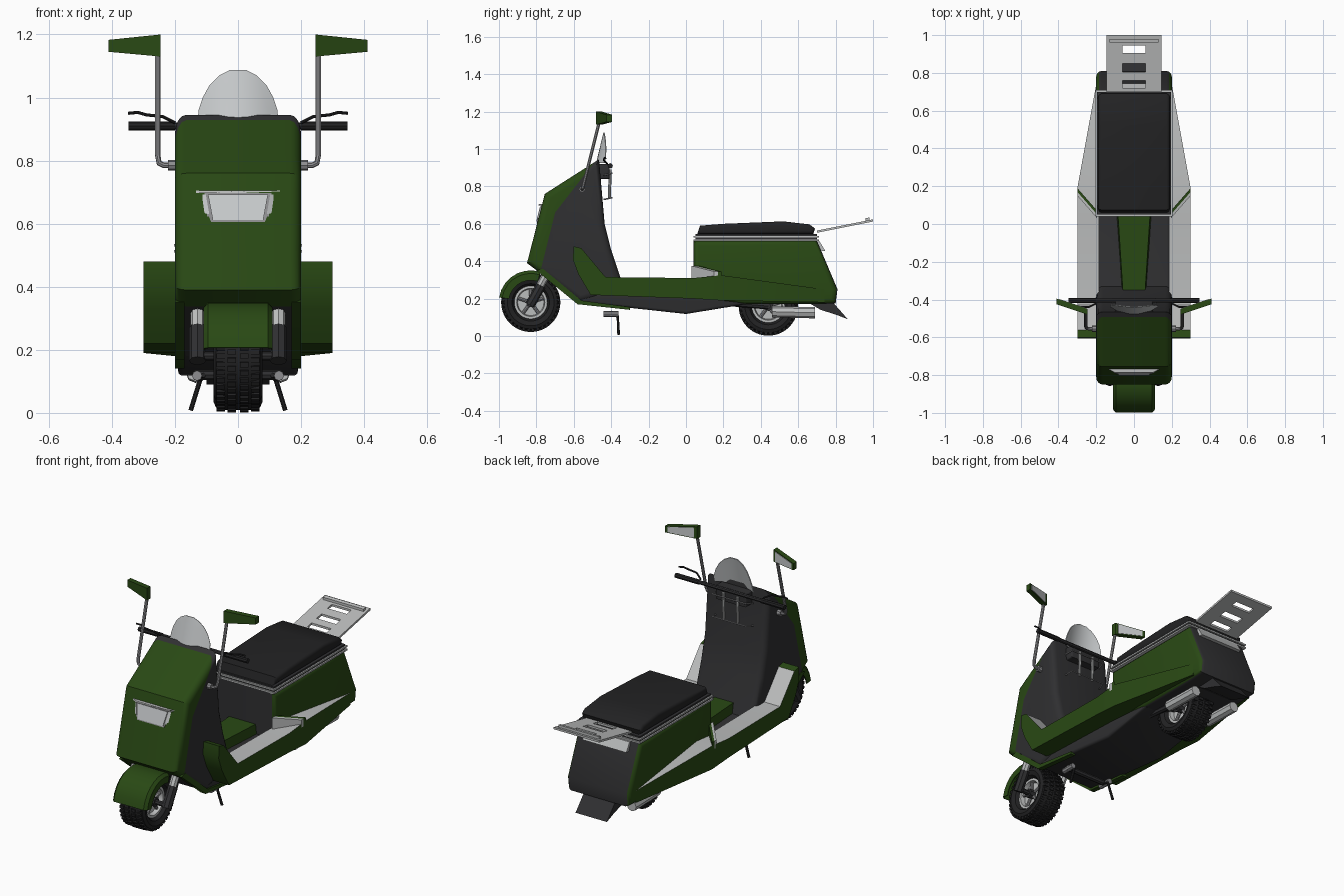
import bpy, bmesh, math
from mathutils import Vector

if "Cube" in bpy.data.objects:
    bpy.data.objects.remove(bpy.data.objects["Cube"])


def material(name, r, g, b):
    m = bpy.data.materials.new(name)
    m.diffuse_color = (r, g, b, 1)
    m.use_nodes = True
    m.node_tree.nodes["Principled BSDF"].inputs["Base Color"].default_value = m.diffuse_color
    return m


GREEN = material("dark green paint", .022, .066, .007)
DARK = material("charcoal plastic", .029, .029, .031)
RUBBER = material("black rubber", .016, .016, .017)
GREY = material("light grey", .50, .51, .51)
METAL = material("mid grey metal", .27, .27, .28)
GLASS = material("pale glass", .58, .60, .61)


def finish(bm, name, mats, rule=None):
    bmesh.ops.recalc_face_normals(bm, faces=bm.faces)
    bm.normal_update()
    if rule:
        for f in bm.faces:
            f.material_index = rule(f)
    me = bpy.data.meshes.new(name)
    bm.to_mesh(me)
    bm.free()
    for m in mats:
        me.materials.append(m)
    ob = bpy.data.objects.new(name, me)
    bpy.context.collection.objects.link(ob)
    return ob


def loft(name, rings, mats, rule=None, closed=True, caps=True, wrap=False):
    """Skin a row of point rings."""
    bm = bmesh.new()
    vs = [[bm.verts.new(p) for p in r] for r in rings]
    n = len(vs[0])
    for i in range(len(vs) if wrap else len(vs) - 1):
        a, b = vs[i], vs[(i + 1) % len(vs)]
        for j in range(n if closed else n - 1):
            k = (j + 1) % n
            bm.faces.new((a[j], a[k], b[k], b[j]))
    if caps and not wrap:
        bm.faces.new(vs[0])
        bm.faces.new(vs[-1])
    return finish(bm, name, mats, rule)


def prism(name, poly, x0, x1, mats, bevel=0, seg=3, planes=(), rule=None):
    """Side profile (y, z) extruded across x, rims rounded, optionally split by planes."""
    bm = bmesh.new()
    a = [bm.verts.new((x0, y, z)) for y, z in poly]
    b = [bm.verts.new((x1, y, z)) for y, z in poly]
    bm.faces.new(a)
    bm.faces.new(b)
    for i in range(len(poly)):
        k = (i + 1) % len(poly)
        bm.faces.new((a[i], a[k], b[k], b[i]))
    bmesh.ops.recalc_face_normals(bm, faces=bm.faces)
    if bevel:
        rim = [e for e in bm.edges if abs(e.verts[0].co.x - e.verts[1].co.x) < 1e-5]
        bmesh.ops.bevel(bm, geom=rim, offset=bevel, segments=seg, profile=.5,
                        affect='EDGES', clamp_overlap=True)
    for co, no in planes:
        bmesh.ops.bisect_plane(bm, geom=bm.verts[:] + bm.edges[:] + bm.faces[:],
                               plane_co=co, plane_no=no)
    return finish(bm, name, mats, rule)


def box(name, x, y, z, mat, bevel=0):
    return prism(name, [(y[0], z[0]), (y[1], z[0]), (y[1], z[1]), (y[0], z[1])],
                 x[0], x[1], [mat], bevel)


def lathe(name, prof, cy, cz, mat, a0=0, a1=360, steps=40, closed=True):
    """Turn an (x, radius) profile about a wheel axle."""
    full = a1 - a0 == 360
    rings = []
    for i in range(steps if full else steps + 1):
        a = math.radians(a0 + (a1 - a0) * i / steps)
        rings.append([(x, cy + r * math.cos(a), cz + r * math.sin(a)) for x, r in prof])
    return loft(name, rings, [mat], closed=closed, caps=closed, wrap=full)


def tube(name, paths, r, mat):
    cu = bpy.data.curves.new(name, 'CURVE')
    cu.dimensions = '3D'
    cu.bevel_depth, cu.bevel_resolution, cu.use_fill_caps = r, 2, True
    for path in paths:
        sp = cu.splines.new('POLY')
        sp.points.add(len(path) - 1)
        for p, c in zip(sp.points, path):
            p.co = (*c, 1)
    cu.materials.append(mat)
    ob = bpy.data.objects.new(name, cu)
    bpy.context.collection.objects.link(ob)


def both(path):
    return [path, [(-x, y, z) for x, y, z in path]]


# Front shield: green nose, charcoal sides and back, split along two slanted lines
def line1(z): return -.70 + .21 * (z - .66) / .27
def line2(z): return -.78 + .08 * (z - .34) / .32


prism("front_shield", [(-.465, .945), (-.755, .76), (-.85, .39), (-.79, .345), (-.57, .18),
                       (-.33, .25), (-.40, .46), (-.435, .60)], -.2, .2, [GREEN, DARK], .035, 4,
      [((0, -.70, .66), (0, .27, -.21)), ((0, -.70, .66), (0, .32, -.08))],
      lambda f: 0 if f.calc_center_median().y < max(line1(f.calc_center_median().z),
                                                    line2(f.calc_center_median().z)) else 1)
# Floor and belly
prism("floor_pan", [(-.78, .345), (-.57, .18), (0, .118), (.32, .17), (.32, .25), (-.45, .25)],
      -.19, .19, [DARK], .015)
for s, side in ((1, "right"), (-1, "left")):
    prism(side + "_lower_trim", [(-.80, .35), (-.58, .17), (-.3, .14), (-.3, .155), (-.56, .19),
                                 (-.765, .36)], s * .17, s * .2, [GREEN])
# Centre tunnel between the feet
loft("centre_tunnel", [[(-w, y, .22), (-w * .9, y, .305), (w * .9, y, .305), (w, y, .22)]
                       for y, w in ((-.36, .065), (.06, .095))], [GREEN])

# Foot wings: green outside, grey on top
stations = [(-.60, .48, -.605, .41, .3), (-.56, .47, -.575, .33, .3), (-.43, .315, -.51, .22, .3),
            (.04, .31, .04, .20, .3), (.19, .325, .19, .19, .3), (.74, .25, .74, .18, .2)]
for s, side in ((1, "right"), (-1, "left")):
    loft(side + "_foot_wing", [[(s * .185, yt, zt), (s * x, yt, zt), (s * x, yb, zb), (s * .185, yb, zb)]
                               for yt, zt, yb, zb, x in stations], [GREEN, GREY],
         rule=lambda f: 1 if f.normal.z > .3 and f.calc_center_median().y > -.57 else 0)
    # Slanted wall closing the foot space
    for nm, d, m in (("_foot_wall", .02, GREEN), ("_foot_wall_face", 0, GREY)):
        loft(side + nm, [[(s * x, y + d, .30), (s * x, y + d + .02, .30), (s * x, y + d + .02, h),
                          (s * x, y + d, h)] for x, y, h in ((.195, .03, .375), (.3, .15, .345))], [m])

# Rear body: green sides, charcoal front, back and belly
prism("rear_body", [(.04, .51), (.70, .51), (.81, .25), (.80, .175), (.70, .17), (.30, .17), (.04, .20)],
      -.2, .2, [GREEN, DARK], .028, 3,
      rule=lambda f: 1 if abs(f.normal.x) < .3 and (abs(f.normal.y) > .7 or f.normal.z < -.7) else 0)
# Trim bands and seat
box("trim_band_lower", (-.203, .203), (.04, .71), (.508, .517), GREY)
box("trim_core", (-.195, .195), (.05, .70), (.517, .545), DARK)
box("trim_band_upper", (-.203, .203), (.04, .71), (.527, .536), GREY)
prism("seat", [(.06, .545), (.075, .59), (.20, .60), (.52, .613), (.66, .597), (.69, .575), (.68, .545)],
      -.19, .19, [RUBBER], .018, 3)

# Rear rack with three slots
def rack_z(y): return .55 + (y - .69) * .2


def rack_bar(name, x0, x1, y0, y1, h=.012):
    prism(name, [(y0, rack_z(y0)), (y1, rack_z(y1)), (y1, rack_z(y1) + h), (y0, rack_z(y0) + h)],
          x0, x1, [GREY])


rack_bar("rack_right_rail", .062, .145, .70, 1.0)
rack_bar("rack_left_rail", -.145, -.062, .70, 1.0)
for i, (y0, y1) in enumerate(((.70, .72), (.76, .805), (.85, .905), (.945, 1.0))):
    rack_bar("rack_crossbar_%d" % (i + 1), -.062, .062, y0, y1)
rack_bar("rack_lip", -.13, .13, .96, .98, .026)
prism("tail_light", [(.69, .505), (.715, .505), (.745, .455), (.72, .455)], -.14, .14, [GREY])
# Rear mud flap
prism("mud_flap", [(.66, .175), (.79, .175), (.865, .09), (.80, .115), (.72, .14)], -.1, .1, [DARK])


# Wheels: tyre, tread blocks, rim, spokes and hub
def wheel(name, cy, cz):
    lathe(name + "_tyre", [(-.045, .085), (-.068, .1), (-.078, .125), (-.07, .142), (-.04, .151),
                           (.04, .151), (.07, .142), (.078, .125), (.068, .1), (.045, .085)], cy, cz, RUBBER)
    bm = bmesh.new()
    for i in range(36):
        for j, x in enumerate((-.055, -.02, .02, .055)):
            a = 2 * math.pi * (i + .5 * (j % 2)) / 36
            c = Vector((0, math.cos(a), math.sin(a)))
            t = Vector((0, -c.z, c.y))
            o = Vector((x, cy, cz))
            top = .158 if abs(x) < .03 else .155
            q = [[bm.verts.new(o + c * r + t * u * .008 + Vector((v * .013, 0, 0)))
                  for u, v in ((-1, -1), (1, -1), (1, 1), (-1, 1))] for r in (.135, top)]
            bm.faces.new(q[1])
            for k in range(4):
                m = (k + 1) % 4
                bm.faces.new((q[0][k], q[0][m], q[1][m], q[1][k]))
    finish(bm, name + "_tread", [RUBBER])
    lathe(name + "_rim", [(-.05, .095), (-.05, .075), (-.025, .07), (-.025, .005), (.025, .005),
                          (.025, .07), (.05, .075), (.05, .095)], cy, cz, GREY)
    tube(name + "_spokes", [[(x, cy, cz), (x, cy + .078 * math.cos(a), cz + .078 * math.sin(a))]
                            for x in (-.032, .032) for a in [math.radians(90 + 72 * k) for k in range(5)]],
         .009, METAL)
    tube(name + "_hub", [[(-.06, cy, cz), (.06, cy, cz)]], .026, DARK)


wheel("front_wheel", -.83, .18)
wheel("rear_wheel", .44, .16)

# Front fender and fork
fender = lathe("front_fender", [(-.11, .118), (-.11, .155), (-.095, .171), (.095, .171), (.11, .155), (.11, .118)],
               -.83, .18, GREEN, 72, 171, 7, closed=False)
fender.modifiers.new("thickness", 'SOLIDIFY').thickness = .006
tube("fork_uppers", both([(.128, -.735, .35), (.128, -.79, .25)]), .022, GREY)
tube("fork_lowers", both([(.128, -.775, .27), (.128, -.835, .165)]), .027, DARK)
tube("front_axle", [[(-.14, -.83, .18), (.14, -.83, .18)]], .014, DARK)

# Twin mufflers and rear swing arms
tube("mufflers", both([(.135, .46, .13), (.135, .475, .13), (.135, .66, .125), (.135, .69, .125)]), .03, GREY)
tube("swing_arms", both([(.1, .2, .18), (.1, .44, .16)]), .018, DARK)
tube("rear_axle", [[(-.11, .44, .16), (.11, .44, .16)]], .014, DARK)
# Stand
tube("stand_legs", both([(.11, -.42, .12), (.12, -.365, .105), (.15, -.36, .008)]), .008, RUBBER)
tube("stand_pivot", [[(-.14, -.40, .12), (.14, -.40, .12)]], .016, DARK)
tube("stand_brackets", both([(.13, -.44, .118), (.13, -.36, .118)]), .016, METAL)


# Headlight cluster set in the nose
def face_plate(name, poly, out, mat):
    rings = [[(x, -.755 - .257 * (.76 - z) - o + .55 * max(0, abs(x) - .1), z) for x, z in poly]
             for o in (out, -.04)]
    loft(name, rings, [mat])


face_plate("headlight_visor", [(-.172, .698), (-.1, .698), (0, .698), (.1, .698), (.172, .698),
                               (.172, .706), (.1, .706), (0, .706), (-.1, .706), (-.172, .706)], .018, GREY)
face_plate("headlight_frame", [(-.165, .698), (-.1, .698), (.1, .698), (.165, .698), (.15, .635),
                               (.092, .622), (.085, .605), (-.085, .605), (-.092, .622), (-.15, .635)], .003, METAL)
face_plate("headlight_lens", [(-.095, .692), (.095, .692), (.08, .612), (-.08, .612)], .008, GLASS)
for s, side in ((1, "right"), (-1, "left")):
    face_plate(side + "_indicator_lens", [(s * .102, .692), (s * .158, .692), (s * .145, .642), (s * .091, .63)],
               .007, GLASS)

# Windscreen
rows = [(.925, .128), (.96, .125), (1.0, .112), (1.04, .09), (1.07, .06), (1.088, .025)]
screen = loft("windscreen", [[(u / 4 * w, -.477 + .24 * (z - .94) + 2.6 * (u / 4 * w) ** 2, z)
                              for u in range(-4, 5)] for z, w in rows], [GLASS], closed=False, caps=False)
screen.modifiers.new("thickness", 'SOLIDIFY').thickness = .005

# Handlebar, grips, levers and dash details
box("handlebar_mount", (-.1, .1), (-.47, -.41), (.84, .92), DARK, .01)
tube("handlebar", [[(-.22, -.405, .91), (.22, -.405, .91)]], .011, DARK)
tube("grips", both([(.2, -.405, .91), (.348, -.405, .91)]), .014, RUBBER)
tube("brake_levers", both([(.2, -.42, .92), (.24, -.44, .94), (.29, -.44, .945), (.318, -.435, .953),
                           (.348, -.43, .95)]), .005, RUBBER)
tube("dash_rods", both([(.045, -.405, .89), (.045, -.41, .74)]), .008, GREY)
for nm, z in (("dash_upper_wire", .86), ("dash_lower_wire", .73)):
    tube(nm, [[(-.12, -.44, z), (-.11, -.395, z + .01), (.11, -.395, z + .01), (.12, -.44, z)]], .004, METAL)

# Mirrors on bent stalks
tube("mirror_stalks", both([(.19, -.555, .785), (.235, -.555, .785), (.25, -.552, .792), (.255, -.545, .82),
                            (.255, -.46, 1.16)]), .009, METAL)
tube("mirror_mounts", both([(.185, -.555, .785), (.222, -.555, .785)]), .017, METAL)
for s, side in ((1, "right"), (-1, "left")):
    quad = [(.245, -.48, 1.13), (.41, -.425, 1.145), (.41, -.425, 1.183), (.245, -.48, 1.2)]
    loft(side + "_mirror_housing", [[(s * x, y + d, z) for x, y, z in quad] for d in (0, .03)], [GREEN])
    c = sum((Vector(q) for q in quad), Vector()) / 4
    small = [c + (Vector(q) - c) * .82 for q in quad]
    loft(side + "_mirror_glass", [[(s * p.x, p.y + d, p.z) for p in small] for d in (.027, .033)], [GLASS])

# Turn tubes into meshes and smooth the soft edges
bpy.ops.object.select_all(action='SELECT')
bpy.context.view_layer.objects.active = bpy.data.objects["seat"]
bpy.ops.object.convert(target='MESH')
bpy.ops.object.select_all(action='SELECT')
bpy.ops.object.shade_smooth_by_angle(angle=math.radians(35))
